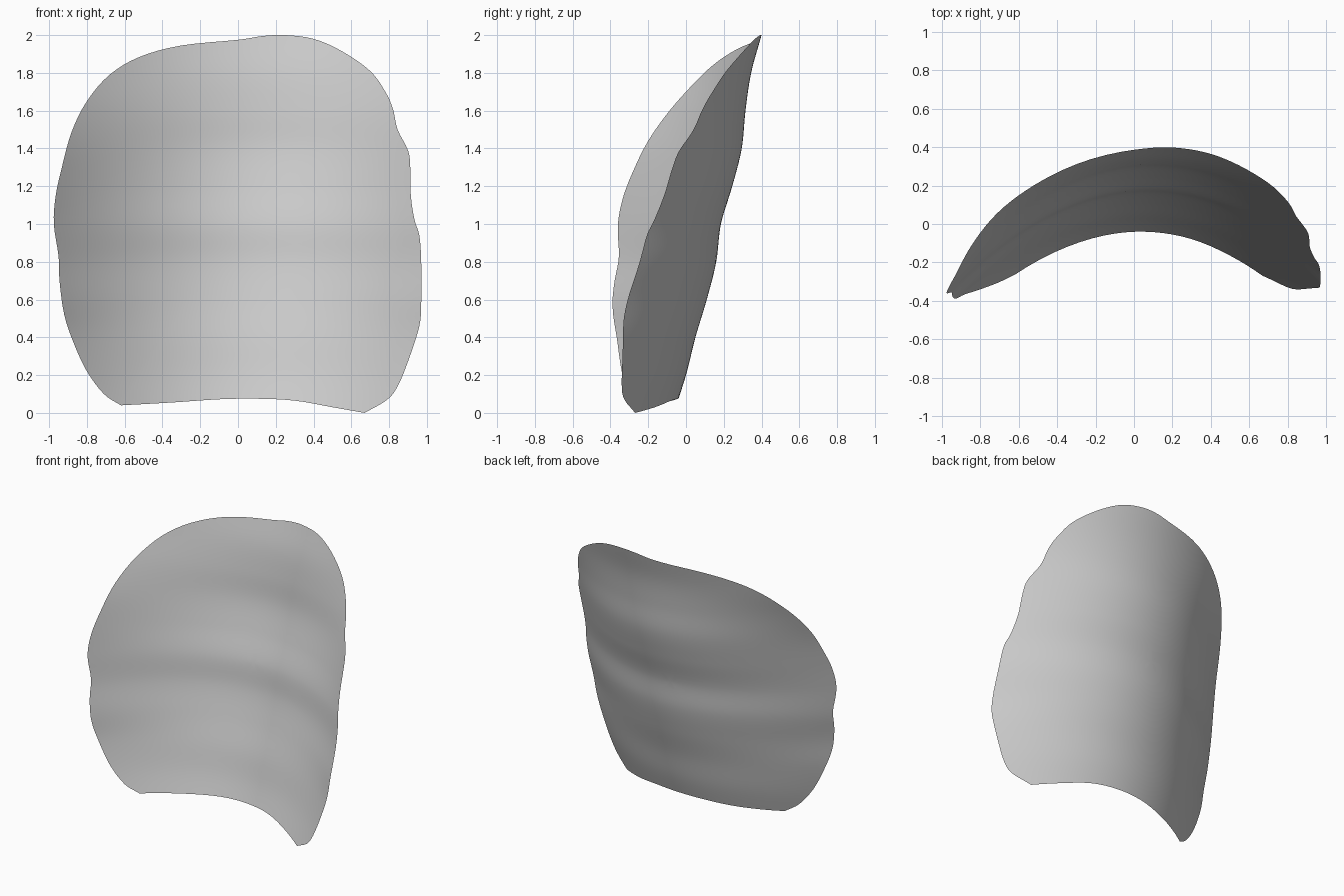
import bpy
import bmesh
from mathutils import Vector

SAMPLES = 4    # smooth steps between neighbouring outline points
RINGS = 28     # concentric rings from the middle to the rim

cube = bpy.data.objects.get("Cube")
if cube:
    bpy.data.objects.remove(cube, do_unlink=True)


def smooth_at(values, t):
    """Smooth curve through evenly spaced values (numbers or vectors)."""
    last = len(values) - 1
    i = min(max(int(t), 0), last - 1)
    f = t - i
    start, end = values[i], values[i + 1]
    before = values[i - 1] if i > 0 else start * 2 - end
    after = values[i + 2] if i + 2 <= last else end * 2 - start
    tangent_in = (end - before) * 0.5
    tangent_out = (after - start) * 0.5
    return (start * (2 * f**3 - 3 * f**2 + 1) + tangent_in * (f**3 - 2 * f**2 + f)
            + end * (3 * f**2 - 2 * f**3) + tangent_out * (f**3 - f**2))


def smooth_path(points):
    """Sample a path, leaving out its end point so paths can be chained."""
    points = [Vector(p) for p in points]
    count = (len(points) - 1) * SAMPLES
    return [smooth_at(points, k / SAMPLES) for k in range(count)]


# Rim seen from the front (x, z): sides and top, then the bottom edge
corner_right, corner_left = (-.62, .04), (.67, 0)
sides_and_top = [
    corner_right, (-.71, .1), (-.8, .22), (-.87, .37), (-.92, .52), (-.945, .7),
    (-.95, .83), (-.975, 1), (-.965, 1.15), (-.93, 1.31), (-.88, 1.49),
    (-.8, 1.65), (-.68, 1.79), (-.52, 1.885), (-.3, 1.945), (0, 1.975),
    (.13, 1.995), (.25, 2), (.4, 1.98), (.55, 1.915), (.7, 1.81), (.78, 1.7),
    (.82, 1.61), (.845, 1.5), (.9, 1.39), (.912, 1.3), (.915, 1.15),
    (.935, 1.02), (.96, .94), (.97, .8), (.97, .58), (.96, .46), (.91, .3),
    (.85, .15), (.79, .07), corner_left]
bottom_edge = [corner_left, (.5, .03), (.3, .065), (.1, .075), (-.1, .072),
               (-.35, .055), corner_right]
rim = smooth_path(sides_and_top) + smooth_path(bottom_edge)

# Depth of the spine and strength of the sideways bend, from bottom to top
spine = [-.065, 0, .05, .11, .16, .185, .245, .295, .315, .345, .4]
bend = [.5, .49, .48, .505, .5, .49, .51, .51, .455, .4, .4]


def on_shell(point):
    """Put a front-view point onto the leaning, wrapped sheet."""
    x, z = point
    level = z * 5
    apex = .03 + .05 * z
    y = smooth_at(spine, level) - smooth_at(bend, level) * (x - apex) ** 2
    return (x, y, z)


# Curved sheet: rings shrinking from the rim to the middle
bm = bmesh.new()
middle = Vector((0, 1))
centre = bm.verts.new(on_shell(middle))
inner = None
for r in range(1, RINGS + 1):
    ring = [bm.verts.new(on_shell(middle.lerp(p, r / RINGS))) for p in rim]
    for k in range(len(ring)):
        n = (k + 1) % len(ring)
        if inner:
            bm.faces.new((inner[k], inner[n], ring[n], ring[k]))
        else:
            bm.faces.new((centre, ring[n], ring[k]))
    inner = ring
bmesh.ops.recalc_face_normals(bm, faces=bm.faces[:])
# The outer face of the sheet is the convex back
bm.normal_update()
if sum(f.normal.y * f.calc_area() for f in bm.faces) < 0:
    bmesh.ops.reverse_faces(bm, faces=bm.faces[:])
mesh = bpy.data.meshes.new("curved_shell")
bm.to_mesh(mesh)
bm.free()

# Plain light grey
grey = bpy.data.materials.new("light_grey")
grey.use_nodes = True
colour = (.6, .6, .6, 1)
grey.diffuse_color = colour
grey.node_tree.nodes["Principled BSDF"].inputs["Base Color"].default_value = colour
mesh.materials.append(grey)

shell = bpy.data.objects.new("curved_shell", mesh)
bpy.context.collection.objects.link(shell)
bpy.context.view_layer.objects.active = shell
shell.select_set(True)
bpy.ops.object.shade_smooth_by_angle()
